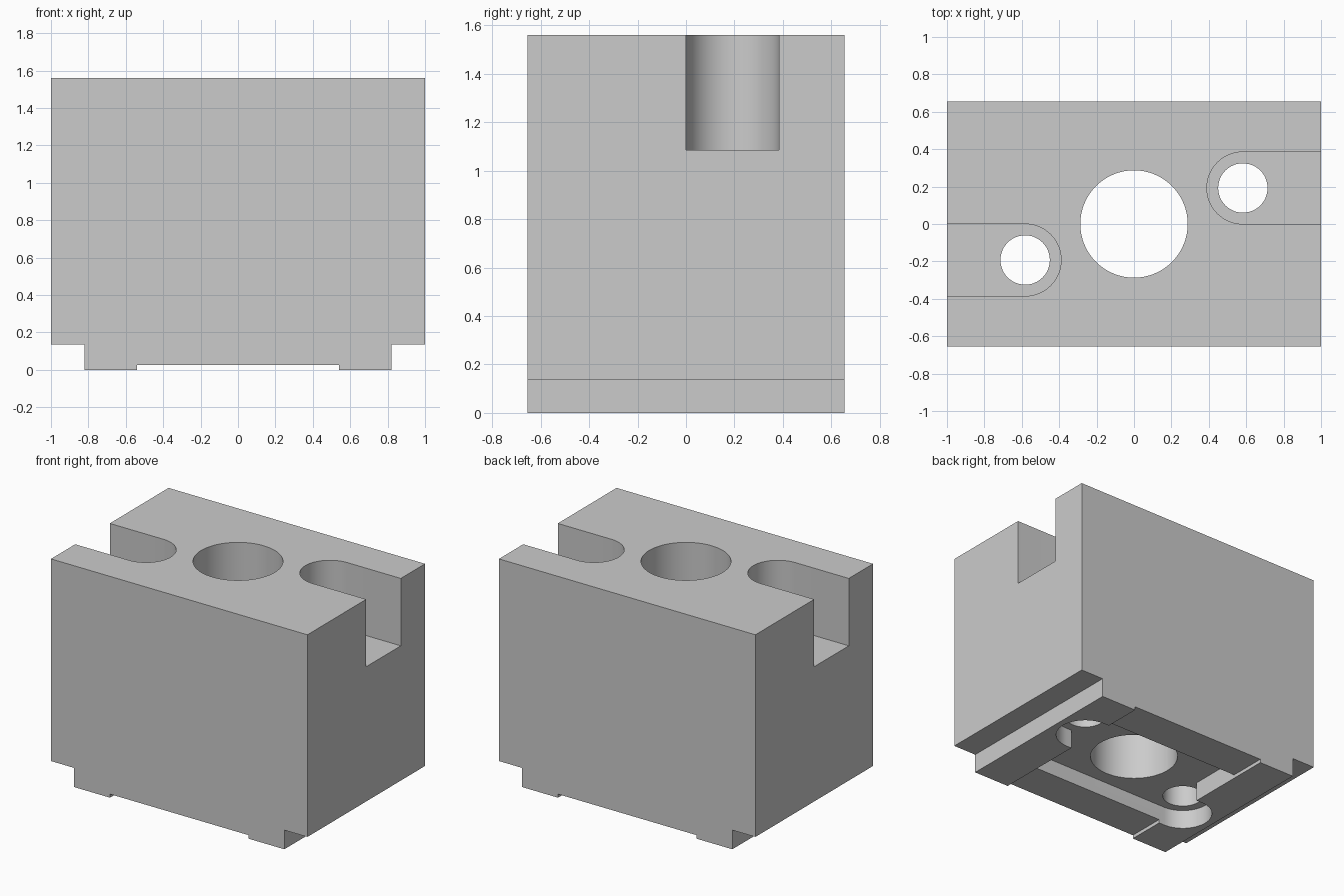
import bpy, bmesh, math
from mathutils import Vector

if "Cube" in bpy.data.objects:
    bpy.data.objects.remove(bpy.data.objects["Cube"])

W, D, H = 1.0, 0.655, 1.56        # half width, half depth, height
FOOT, STEP = 0.135, 0.025         # foot height, shallow channel depth
SLOT_R, SLOT_X, SLOT_Z = 0.1925, 0.582, 1.085
BOLT_R, BORE_R = 0.132, 0.287

metal = bpy.data.materials.new("plain grey")
metal.diffuse_color = (0.6, 0.6, 0.6, 1)
metal.use_nodes = True
metal.node_tree.nodes["Principled BSDF"].inputs["Base Color"].default_value = metal.diffuse_color


def prism(name, points, sweep):
    """Extrude a closed outline along the sweep vector."""
    bm = bmesh.new()
    face = bm.faces.new([bm.verts.new(p) for p in points])
    ext = bmesh.ops.extrude_face_region(bm, geom=[face])
    verts = [v for v in ext["geom"] if isinstance(v, bmesh.types.BMVert)]
    bmesh.ops.translate(bm, verts=verts, vec=Vector(sweep))
    bmesh.ops.recalc_face_normals(bm, faces=bm.faces)
    mesh = bpy.data.meshes.new(name)
    bm.to_mesh(mesh)
    bm.free()
    mesh.materials.append(metal)
    obj = bpy.data.objects.new(name, mesh)
    bpy.context.collection.objects.link(obj)
    return obj


def arc(cx, cy, r, start, end, n):
    angles = [math.radians(start + (end - start) * i / n) for i in range(n + 1)]
    return [(cx + r * math.cos(a), cy + r * math.sin(a)) for a in angles]


def cut(name, outline, z0, z1):
    """Remove a vertical prism from the block."""
    cutter = prism(name, [(x, y, z0) for x, y in outline], (0, 0, z1 - z0))
    cutter.hide_render = True
    mod = block.modifiers.new(name, "BOOLEAN")
    mod.operation, mod.solver, mod.object = "DIFFERENCE", "EXACT", cutter
    bpy.context.view_layer.objects.active = block
    bpy.ops.object.modifier_apply(modifier=name)
    bpy.data.objects.remove(cutter)


def turned(points):
    return [(-x, -y) for x, y in points]


# Block with stepped foot and shallow channel underneath
right = [(0.54, STEP), (0.54, 0), (0.82, 0), (0.82, FOOT), (W, FOOT), (W, H)]
profile = right + [(-x, z) for x, z in reversed(right)]
block = prism("block", [(x, -D, z) for x, z in profile], (0, 2 * D, 0))

# Underside pocket with a rounded lobe around each bolt hole
lobe = [(0.54, -2 * SLOT_R), (0.54, 0)] + arc(SLOT_X, SLOT_R, SLOT_R, -90, 90, 32)
cut("pocket", lobe + turned(lobe), -0.1, FOOT)

# Central bore
cut("bore", arc(0, 0, BORE_R, 0, 360, 72)[:-1], -0.1, H + 0.1)

# Open-ended slots from the top, and bolt holes through their floors
slot = [(W + 0.1, 0), (W + 0.1, 2 * SLOT_R)] + arc(SLOT_X, SLOT_R, SLOT_R, 90, 270, 32)
hole = arc(SLOT_X, SLOT_R, BOLT_R, 0, 360, 48)[:-1]
for side, flip in (("right", list), ("left", turned)):
    cut(side + "_slot", flip(slot), SLOT_Z, H + 0.1)
    cut(side + "_bolt_hole", flip(hole), -0.1, H + 0.1)

# Smooth curved walls, sharp edges elsewhere
bpy.ops.object.select_all(action="DESELECT")
block.select_set(True)
bpy.context.view_layer.objects.active = block
bpy.ops.object.shade_smooth_by_angle(angle=math.radians(30))
